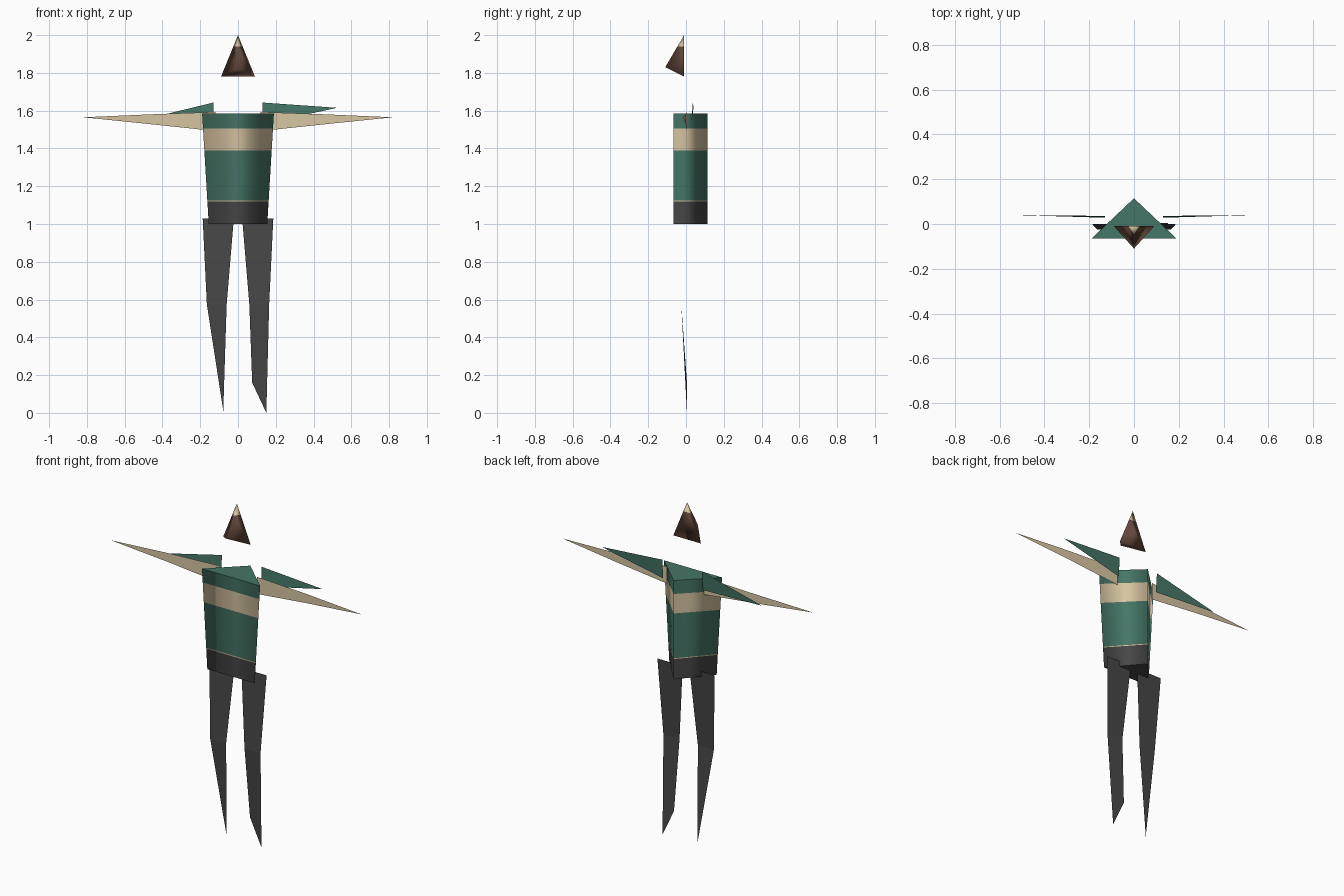
import bpy, bmesh

cube = bpy.data.objects.get("Cube")
if cube:
    bpy.data.objects.remove(cube, do_unlink=True)


def material(name, rgb):
    m = bpy.data.materials.new(name)
    m.use_nodes = True
    col = (*rgb, 1)
    m.diffuse_color = col
    bsdf = next(n for n in m.node_tree.nodes if n.type == 'BSDF_PRINCIPLED')
    bsdf.inputs["Base Color"].default_value = col
    return m


green = material("jersey green", (.06, .18, .135))
cream = material("cream", (.68, .56, .36))
grey = material("charcoal", (.062, .062, .062))
brown = material("hair brown", (.12, .062, .043))


def finish(name, bm, mats):
    mesh = bpy.data.meshes.new(name)
    bm.to_mesh(mesh)
    bm.free()
    for m in mats:
        mesh.materials.append(m)
    obj = bpy.data.objects.new(name, mesh)
    bpy.context.collection.objects.link(obj)
    return obj


def cut_levels(bm, levels):
    for z in levels:
        bmesh.ops.bisect_plane(bm, geom=bm.verts[:] + bm.edges[:] + bm.faces[:],
                               plane_co=(0, 0, z), plane_no=(0, 0, 1))


def paint(bm, levels, slots):
    # material slot by the height band a face lies in
    for f in bm.faces:
        z = f.calc_center_median().z
        f.material_index = slots[sum(z > lv for lv in levels)]


def sheet(name, mat, *polys):
    # thin flat limb made of joined polygons, facing forward
    bm = bmesh.new()
    for poly in polys:
        bm.faces.new([bm.verts.new(p) for p in poly])
    bmesh.ops.remove_doubles(bm, verts=bm.verts[:], dist=.0001)
    bmesh.ops.recalc_face_normals(bm, faces=bm.faces[:])
    bm.faces.ensure_lookup_table()
    if bm.faces[0].normal.y > 0:
        bmesh.ops.reverse_faces(bm, faces=bm.faces[:])
    return finish(name, bm, [mat])


# Torso: tapered three-sided prism with chest stripe, thin hem and waist
bm = bmesh.new()
rings = [[bm.verts.new(p) for p in ((-w, -.065, z), (w, -.065, z), (0, .115, z))]
         for w, z in ((.155, 1.0), (.19, 1.585))]
for i in range(3):
    j = (i + 1) % 3
    bm.faces.new((rings[0][i], rings[0][j], rings[1][j], rings[1][i]))
caps = [bm.faces.new(rings[0][::-1]), bm.faces.new(rings[1])]
bands = (1.12, 1.125, 1.39, 1.505)
cut_levels(bm, bands)
paint(bm, bands, (2, 1, 0, 1, 0))
for f in bm.faces:
    f.smooth = True
    if abs(f.normal.z) > .9 or len({round(v.co.z, 3) for v in f.verts}) == 1:
        for e in f.edges:
            e.smooth = False
finish("torso", bm, [green, cream, grey])

# Head: small pyramid leaning forward with a pale tip
bm = bmesh.new()
apex, left, right, front = [bm.verts.new(p) for p in
                            ((0, -.01, 2), (.09, -.01, 1.78), (-.09, -.01, 1.78), (0, -.11, 1.83))]
for tri in ((apex, front, left), (apex, right, front), (apex, left, right), (left, front, right)):
    bm.faces.new(tri)
bmesh.ops.recalc_face_normals(bm, faces=bm.faces[:])
cut_levels(bm, [1.94])
paint(bm, [1.94], (0, 1))
for f in bm.faces:
    f.smooth = True
finish("head", bm, [brown, cream])

# Arms, sleeves and legs
for side, s, tip_z in (("left", 1, 1.615), ("right", -1, 1.547)):
    sheet(side + "_arm", cream,
          [(s * .12, .005, 1.593), (s * .12, .005, 1.492), (s * .45, 0, 1.527), (s * .45, 0, 1.581)],
          [(s * .45, 0, 1.581), (s * .45, 0, 1.527), (s * .82, -.015, 1.565)])
    sheet(side + "_sleeve", green,
          [(s * .13, .036, 1.643), (s * .13, .028, 1.53), (s * .525, .04, tip_z)])

    knee_out, knee_in = (s * .165, -.025, .575), (s * .06, -.025, .575)
    thigh = [(s * .187, 0, 1.03), knee_out, knee_in, (s * .022, 0, 1.03)]
    if s > 0:
        shin = [knee_out, (.15, .005, 0), (.075, .005, .16), knee_in]
    else:
        shin = [knee_out, (-.078, .005, .01), knee_in]
    sheet(side + "_leg", grey, thigh, shin)
